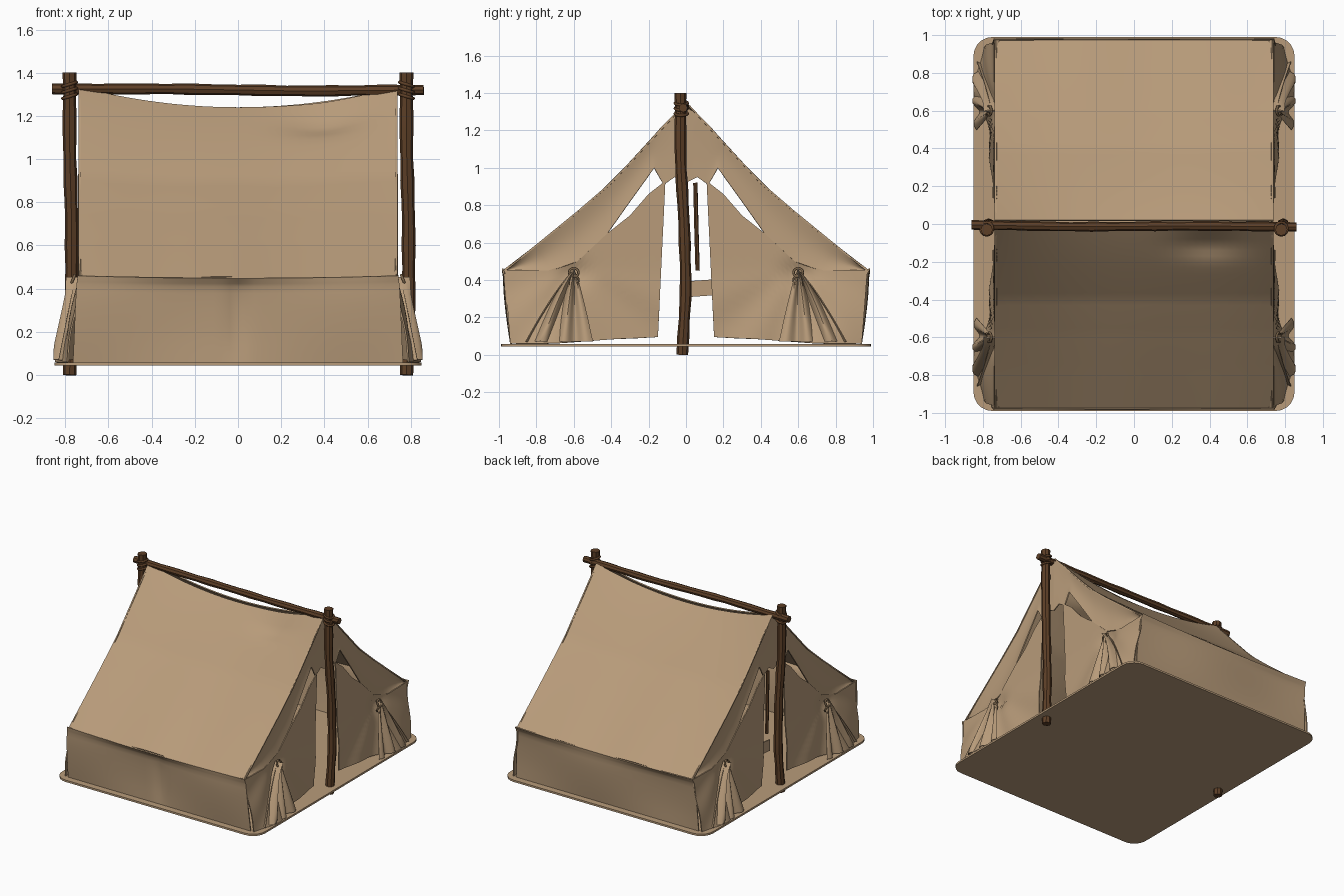
import bpy, bmesh, math
from mathutils import Vector

cube = bpy.data.objects.get("Cube")
if cube:
    bpy.data.objects.remove(cube, do_unlink=True)


def material(name, rgb):
    m = bpy.data.materials.new(name)
    m.use_nodes = True
    m.diffuse_color = (*rgb, 1)
    bsdf = m.node_tree.nodes["Principled BSDF"]
    bsdf.inputs["Base Color"].default_value = (*rgb, 1)
    bsdf.inputs["Roughness"].default_value = 0.9
    return m


CANVAS = material("tan canvas", (0.48, 0.33, 0.195))
WOOD = material("brown wood", (0.11, 0.05, 0.02))
ROPE = material("dark rope", (0.2, 0.13, 0.07))


def finish(name, bm, mat, angle=40):
    bmesh.ops.recalc_face_normals(bm, faces=bm.faces)
    me = bpy.data.meshes.new(name)
    bm.to_mesh(me)
    bm.free()
    me.materials.append(mat)
    ob = bpy.data.objects.new(name, me)
    bpy.context.collection.objects.link(ob)
    bpy.ops.object.select_all(action='DESELECT')
    ob.select_set(True)
    bpy.context.view_layer.objects.active = ob
    bpy.ops.object.shade_smooth_by_angle(angle=math.radians(angle))
    return ob


def sample(pts, t):
    """Point at fraction t along evenly spaced control points."""
    f = t * (len(pts) - 1)
    i = min(int(f), len(pts) - 2)
    return Vector(pts[i]).lerp(Vector(pts[i + 1]), f - i)


def cloth(name, fn, nu, nv, thick=0.008):
    """Thin sheet from a function of (u, v), both 0 to 1."""
    bm = bmesh.new()
    g = [[bm.verts.new(fn(i / nu, j / nv)) for j in range(nv + 1)] for i in range(nu + 1)]
    for i in range(nu):
        for j in range(nv):
            bm.faces.new((g[i][j], g[i + 1][j], g[i + 1][j + 1], g[i][j + 1]))
    bmesh.ops.recalc_face_normals(bm, faces=bm.faces)
    bmesh.ops.solidify(bm, geom=bm.faces[:], thickness=thick)
    return finish(name, bm, CANVAS)


def tube(name, path, radius, mat, sides=8, rough=0.0, steps=12):
    """Round bar along a path, with slight knots when rough."""
    bm = bmesh.new()
    rings = []
    for k in range(steps + 1):
        t = k / steps
        p = sample(path, t)
        d = (sample(path, min(1, t + 0.05)) - sample(path, max(0, t - 0.05))).normalized()
        a = d.orthogonal().normalized()
        b = d.cross(a)
        r = radius * (1 + rough * math.sin(k * 2.3))
        rings.append([bm.verts.new(p + r * (a * math.cos(w) + b * math.sin(w)))
                      for w in (2 * math.pi * s / sides for s in range(sides))])
    for r0, r1 in zip(rings, rings[1:]):
        for s in range(sides):
            n = (s + 1) % sides
            bm.faces.new((r0[s], r0[n], r1[n], r1[s]))
    bm.faces.new(rings[0])
    bm.faces.new(rings[-1])
    return finish(name, bm, mat, 35)


def coil(name, centre, axis, radius, thick, mat=ROPE):
    bpy.ops.mesh.primitive_torus_add(major_segments=14, minor_segments=6, location=centre,
                                     major_radius=radius, minor_radius=thick)
    ob = bpy.context.object
    ob.name = name
    ob.rotation_euler = Vector(axis).to_track_quat('Z', 'Y').to_euler()
    ob.data.materials.append(mat)
    bpy.ops.object.shade_smooth()


# Ground sheet with rounded corners
bm = bmesh.new()
ring = []
for cx, cy, start in ((1, 1, 0), (-1, 1, 1), (-1, -1, 2), (1, -1, 3)):
    for k in range(6):
        w = (start + k / 5) * math.pi / 2
        ring.append(bm.verts.new((cx * 0.75 + 0.1 * math.cos(w), cy * 0.89 + 0.1 * math.sin(w), 0.045)))
base = bm.faces.new(ring)
top = bmesh.ops.extrude_face_region(bm, geom=[base])["geom"]
bmesh.ops.translate(bm, verts=[v for v in top if isinstance(v, bmesh.types.BMVert)], vec=(0, 0, 0.014))
finish("ground_sheet", bm, CANVAS)

# Poles, ridge beam and lashings
for side, sx in (("left", 1), ("right", -1)):
    x = sx * 0.78
    tube(side + "_pole", [(x, -0.02, 0), (x + 0.01, 0, 0.35), (x + 0.01, -0.01, 0.7),
                          (x, -0.03, 1.05), (x, -0.03, 1.4)], 0.031, WOOD, rough=0.07, steps=14)
    for k in range(3):
        coil(side + "_lashing", (x, -0.025, 1.29 + k * 0.028), (sx * 0.3, 0, 1), 0.034, 0.008, WOOD)
tube("ridge_beam", [(-0.86, -0.005, 1.325), (-0.3, -0.015, 1.325), (0.3, -0.01, 1.315), (0.86, -0.015, 1.32)],
     0.025, WOOD, rough=0.08, steps=16)

# Roof slopes and low walls
SLOPE = [(0.02, 1.335), (0.2, 1.14), (0.4, 0.925), (0.58, 0.77), (0.77, 0.615), (0.975, 0.45)]
WALL = [(0.985, 0.46), (0.97, 0.42), (0.962, 0.32), (0.95, 0.18), (0.94, 0.055)]


def roof(sy):
    def fn(u, v):
        x = (2 * u - 1) * 0.738
        y, z = sample(SLOPE, v)
        mid = 1 - (x / 0.738) ** 2
        z -= 0.095 * mid * (1 - v) ** 3 + 0.012 * mid * math.sin(math.pi * v)
        if sy < 0:  # fold under the ridge
            z -= 0.04 * math.exp(-((x - 0.4) / 0.18) ** 2 - ((v - 0.1) / 0.07) ** 2)
        z += 0.006 * mid * math.sin(9 * x + 4 * sy) * v
        return Vector((x, sy * y, z))
    return fn


def wall(sy):
    def fn(u, v):
        x = (2 * u - 1) * 0.742
        y, z = sample(WALL, v)
        sag = math.sin(math.pi * v)
        y += sag * (0.012 * math.sin(5 * x + sy) - 0.02 * math.exp(-(x / 0.04) ** 2) * (sy < 0))
        z -= 0.012 * (1 - v) * (1 - (x / 0.742) ** 2)
        return Vector((x * (1 + 0.03 * v), sy * y, z))
    return fn


for side, sy in (("front", -1), ("back", 1)):
    cloth(side + "_roof", roof(sy), 36, 30)
    cloth(side + "_wall", wall(sy), 40, 12)

# Gable ends: upper band above the slits, flaps drawn back beside the door
BAND_TOP = [(0, 1.325), (0.06, 1.29), (0.13, 1.22), (0.2, 1.14), (0.31, 1.02),
            (0.45, 0.88), (0.62, 0.73), (0.8, 0.585), (0.97, 0.45)]
BAND_LOW = [(0, 0.92), (0.06, 0.95), (0.12, 0.91), (0.17, 1.0), (0.3, 0.82),
            (0.42, 0.65), (0.58, 0.5), (0.72, 0.45), (0.97, 0.44)]
FLAP_TOP = [(0.11, 0.93), (0.2, 0.86), (0.3, 0.745), (0.42, 0.65), (0.58, 0.5), (0.74, 0.45), (0.97, 0.455)]
FLAP_LOW = [(0.15, 0.095), (0.25, 0.09), (0.37, 0.085), (0.5, 0.075), (0.65, 0.065), (0.8, 0.06), (0.94, 0.06)]


def gable(sx, sy, upper, lower, x0, flare):
    def fn(u, v):
        y, z = sample(upper, u).lerp(sample(lower, u), v)
        drop = max(0, (0.46 - z) / 0.4)
        x = x0 + flare * (drop ** 1.3 * math.exp(-((y - 0.75) / 0.22) ** 2) + 0.15 * drop)
        if flare:  # pleats fanning out from the tie
            x += 0.012 * drop * math.sin(9 * math.atan2(y - 0.6, 0.5 - z))
            x -= 0.03 * math.exp(-((y - 0.6) / 0.08) ** 2 - ((z - 0.43) / 0.06) ** 2)
        else:
            x -= 0.02 * math.sin(math.pi * v) * u
        return Vector((sx * x, sy * y, z))
    return fn


for side, sx in (("left", 1), ("right", -1)):
    for end, sy in (("front", -1), ("back", 1)):
        tag = f"{side}_{end}"
        cloth(tag + "_gable_band", gable(sx, sy, BAND_TOP, BAND_LOW, 0.735, 0), 32, 10)
        cloth(tag + "_door_flap", gable(sx, sy, FLAP_TOP, FLAP_LOW, 0.74, 0.09), 36, 16)

        # Gathered bundle held by a rope tie
        def bundle(u, v, sx=sx, sy=sy):
            spread = v ** 0.8
            y = 0.6 + spread * (-0.1 + 0.36 * u)
            x = 0.755 + 0.075 * v + (0.018 + 0.01 * v) * math.sin(u * 6 * math.pi) * (0.4 + u)
            return Vector((sx * min(x, 0.85), sy * y, 0.45 - 0.38 * v))
        cloth(tag + "_gathered_cloth", bundle, 36, 10, 0.005)
        knot = Vector((sx * 0.765, sy * 0.6, 0.42))
        for k in (-1, 1):
            coil(tag + "_tie", knot + Vector((0, 0, 0.02 * k)), (sx, 0, 0.4 * k), 0.025, 0.007)
            tube(tag + "_tie_end", [knot, knot + Vector((sx * 0.015, k * 0.02, -0.04)),
                                    knot + Vector((sx * 0.015, k * 0.025, -0.09))], 0.006, ROPE, 6, steps=4)

# Hanging stick and strap inside the far doorway
tube("hanging_stick", [(-0.72, 0.05, 0.92), (-0.72, 0.055, 0.7), (-0.72, 0.062, 0.45)], 0.012, WOOD, 6, steps=4)
cloth("door_strap", lambda u, v: Vector((-0.725, 0.03 + 0.14 * u, 0.31 + 0.085 * v + 0.01 * u)), 4, 3)
